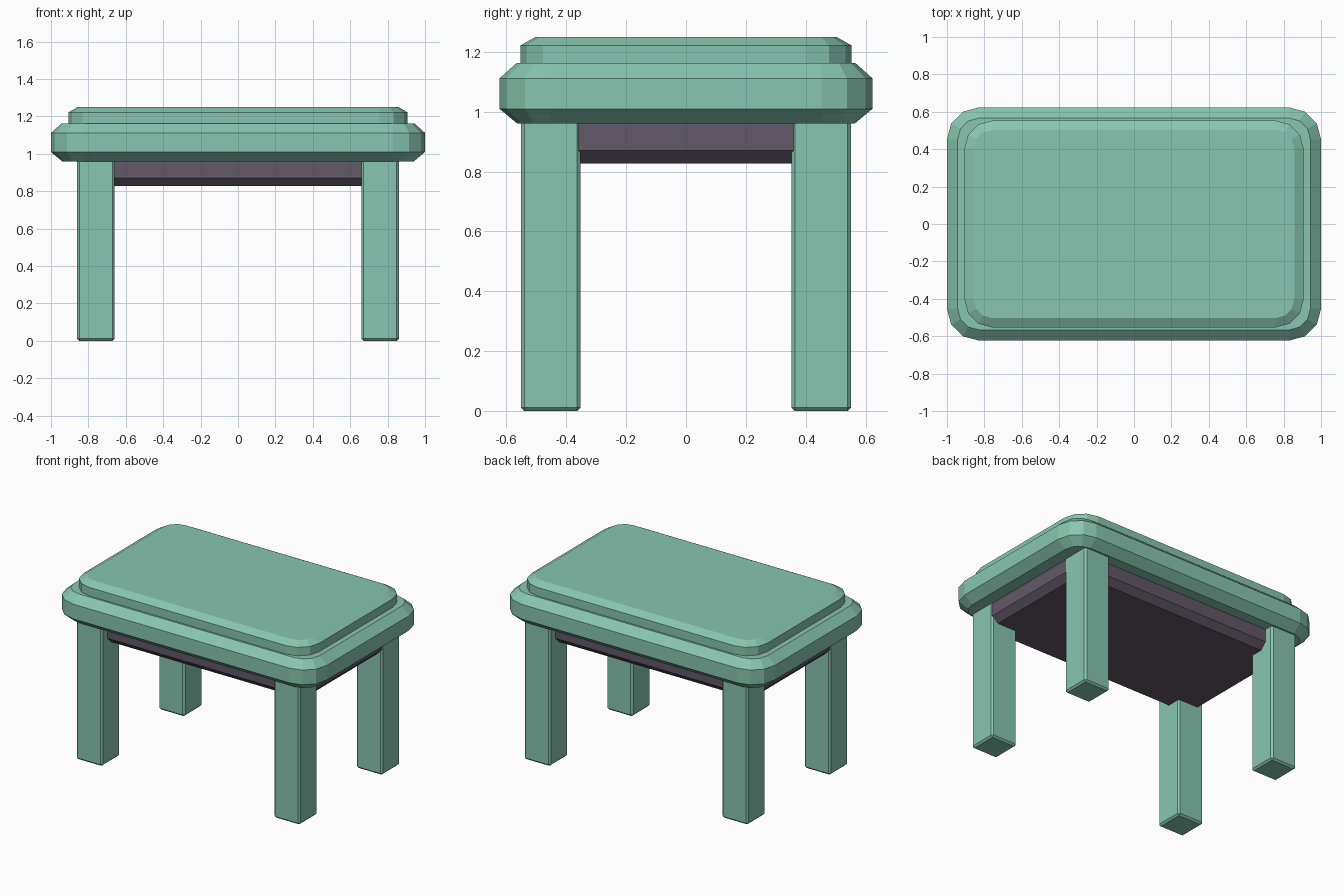
import bpy, bmesh, math

if "Cube" in bpy.data.objects:
    bpy.data.objects.remove(bpy.data.objects["Cube"])


def material(name, rgb):
    m = bpy.data.materials.new(name)
    m.diffuse_color = (*rgb, 1)
    m.use_nodes = True
    m.node_tree.nodes["Principled BSDF"].inputs["Base Color"].default_value = m.diffuse_color
    return m


green = material("soft green", (0.243, 0.565, 0.434))
plum = material("dark plum", (0.122, 0.098, 0.136))


def finish(name, bm, mat):
    bmesh.ops.recalc_face_normals(bm, faces=bm.faces)
    me = bpy.data.meshes.new(name)
    bm.to_mesh(me)
    bm.free()
    me.materials.append(mat)
    ob = bpy.data.objects.new(name, me)
    bpy.context.collection.objects.link(ob)
    return ob


def rounded_slab(name, hx, hy, radius, profile, mat, segs=3):
    """Stack rounded rectangles; profile is a list of (inset, z)."""
    bm = bmesh.new()
    rings = []
    for inset, z in profile:
        ring = []
        for q, (sx, sy) in enumerate([(1, 1), (-1, 1), (-1, -1), (1, -1)]):
            for i in range(segs + 1):
                a = math.pi / 2 * (q + i / segs)
                r = radius - inset
                ring.append(bm.verts.new((sx * (hx - radius) + r * math.cos(a),
                                          sy * (hy - radius) + r * math.sin(a), z)))
        rings.append(ring)
    n = len(rings[0])
    for lo, hi in zip(rings, rings[1:]):
        for i in range(n):
            j = (i + 1) % n
            bm.faces.new((lo[i], lo[j], hi[j], hi[i]))
    bm.faces.new(rings[0][::-1])
    bm.faces.new(rings[-1])
    return finish(name, bm, mat)


def bevelled_box(name, centre, size, bevel, mat):
    bm = bmesh.new()
    bmesh.ops.create_cube(bm, size=1)
    for v in bm.verts:
        v.co = [c + p * s for c, p, s in zip(centre, v.co, size)]
    bmesh.ops.bevel(bm, geom=bm.edges[:], offset=bevel, segments=1,
                    affect='EDGES', profile=0.5)
    return finish(name, bm, mat)


# Thick frame with chamfered rim, and raised top panel
rounded_slab("table_top", 1.0, 0.623, 0.17,
             [(0.06, 0.96), (0, 1.01), (0, 1.112), (0.057, 1.163)], green)
rounded_slab("raised_panel", 0.907, 0.553, 0.15,
             [(0, 1.14), (0, 1.222), (0.05, 1.25)], green)

# Apron under the top
bevelled_box("apron", (0, 0, 0.918), (1.71, 0.98, 0.18), 0.042, plum)

# Four legs
for sx, xn in ((-1, "left"), (1, "right")):
    for sy, yn in ((-1, "front"), (1, "back")):
        bevelled_box(f"{yn}_{xn}_leg", (sx * 0.76, sy * 0.452, 0.51),
                     (0.2, 0.2, 1.02), 0.012, green)
